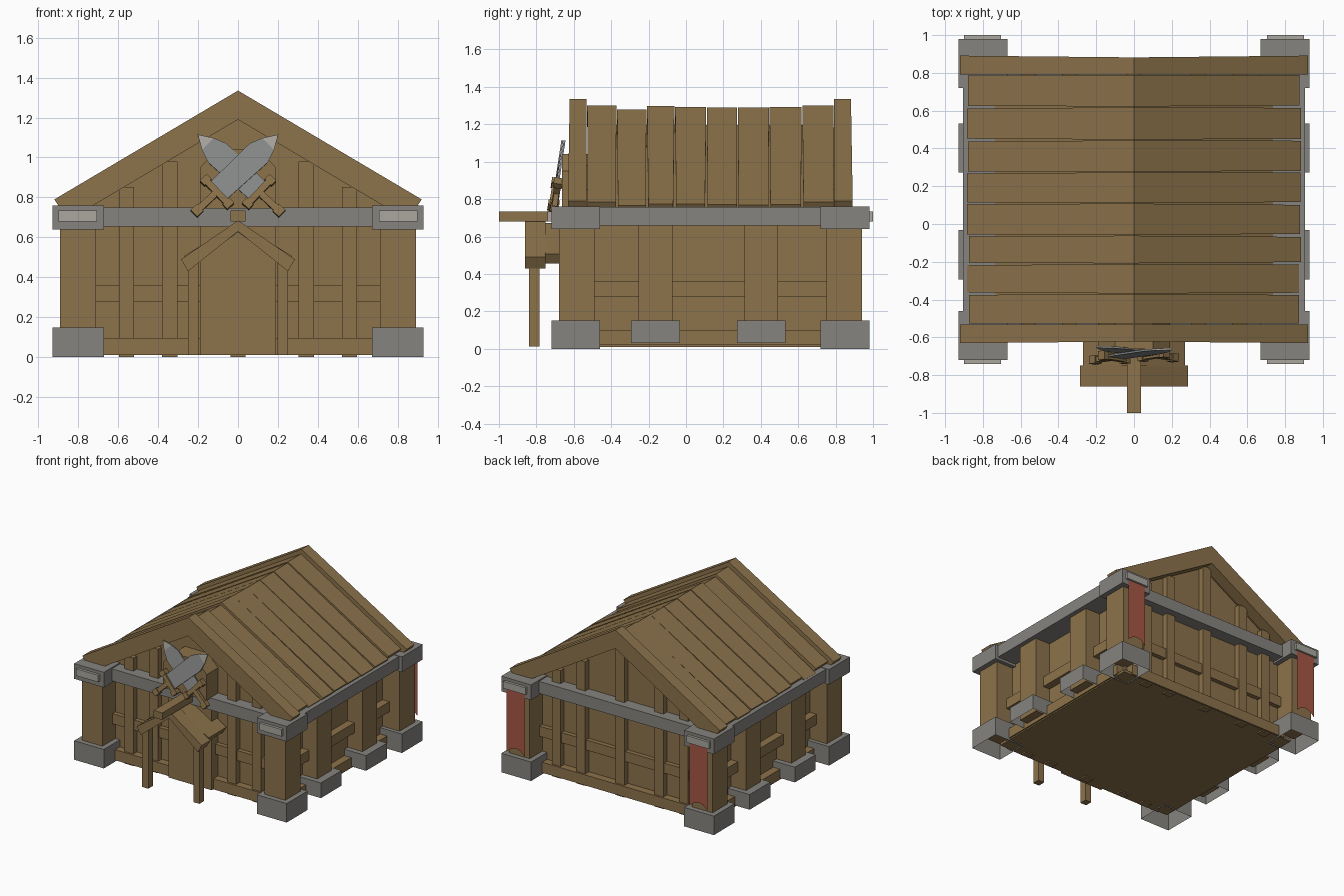
import bpy, bmesh, math, random
from mathutils import Matrix

if "Cube" in bpy.data.objects:
    bpy.data.objects.remove(bpy.data.objects["Cube"])

random.seed(4)
CY = 0.13          # middle of the house along y


def material(name, r, g, b):
    m = bpy.data.materials.new(name)
    m.diffuse_color = (r, g, b, 1)
    m.use_nodes = True
    m.node_tree.nodes["Principled BSDF"].inputs["Base Color"].default_value = m.diffuse_color
    return m


WOOD = material("brown wood", 0.262, 0.17, 0.07)
STONE = material("grey stone", 0.235, 0.23, 0.21)
PALE = material("pale stone", 0.40, 0.39, 0.345)
STEEL = material("steel", 0.255, 0.265, 0.26)
RED = material("red cloth", 0.39, 0.095, 0.06)


def finish(name, bm, mat):
    bmesh.ops.recalc_face_normals(bm, faces=bm.faces)
    me = bpy.data.meshes.new(name)
    bm.to_mesh(me)
    bm.free()
    me.materials.append(mat)
    ob = bpy.data.objects.new(name, me)
    bpy.context.collection.objects.link(ob)
    return ob


def prism(name, pts, y0, y1, mat, skew=None, open_bottom=False):
    """Extrude an x-z outline from y0 to y1; skew(x) optionally shifts the two ends."""
    bm = bmesh.new()
    s = skew or (lambda x: (0, 0))
    a = [bm.verts.new((x, y0 + s(x)[0], z)) for x, z in pts]
    b = [bm.verts.new((x, y1 + s(x)[1], z)) for x, z in pts]
    bm.faces.new(a)
    bm.faces.new(b[::-1])
    for i in range(len(pts)):
        j = (i + 1) % len(pts)
        bm.faces.new((a[i], b[i], b[j], a[j]))
    bmesh.ops.recalc_face_normals(bm, faces=bm.faces)
    if open_bottom:
        low = [f for f in bm.faces if f.normal.z < -0.9]
        bmesh.ops.delete(bm, geom=low, context='FACES')
    return finish(name, bm, mat)


def box(name, x0, x1, y0, y1, z0, z1, mat, open_bottom=False):
    x0, x1 = sorted((x0, x1))
    y0, y1 = sorted((y0, y1))
    return prism(name, [(x0, z0), (x1, z0), (x1, z1), (x0, z1)], y0, y1, mat,
                 open_bottom=open_bottom)


def mirrored(half):
    """Complete an outline from its right half, leaving points on x = 0 single."""
    return half + [(-x, z) for x, z in reversed(half) if x > 0]


# House body with gables, and floor
prism("house_body", mirrored([(0.74, 0.02), (0.74, 0.755), (0, 1.195)]),
      CY - 0.65, CY + 0.65, WOOD)
box("floor", -0.79, 0.79, CY - 0.7, CY + 0.7, 0.01, 0.03, WOOD)

# Four corners: post, base, cap, plaque
for sx in (-1, 1):
    for sy in (-1, 1):
        def Y(d):
            return CY + sy * d
        box("corner_post", sx * 0.71, sx * 0.89, Y(0.62), Y(0.81), 0.1, 0.68, WOOD)
        box("corner_base", sx * 0.67, sx * 0.93, Y(0.59), Y(0.85), 0, 0.15, STONE, True)
        box("corner_cap", sx * 0.67, sx * 0.93, Y(0.59), Y(0.85), 0.64, 0.76, STONE)
        box("cap_plaque", sx * 0.705, sx * 0.9, Y(0.84), Y(0.87), 0.68, 0.735, PALE)

    # Rear banner, a thin sheet with a notched hem
    bm = bmesh.new()
    bm.faces.new([bm.verts.new((sx * x, 0.985, z)) for x, z in (
        (0.72, 0.68), (0.72, 0.18), (0.76, 0.215), (0.8, 0.225), (0.84, 0.215),
        (0.88, 0.18), (0.88, 0.68))])
    finish("rear_banner", bm, RED)

    # Side wall: studs with stone feet, rails, top beam
    for y in (CY - 0.293, CY + 0.273):
        box("side_post", sx * 0.72, sx * 0.87, y - 0.09, y + 0.09, 0.05, 0.68, WOOD)
        box("side_post_foot", sx * 0.7, sx * 0.93, y - 0.13, y + 0.13, 0.03, 0.15, STONE, True)
    box("side_rail", sx * 0.72, sx * 0.8, CY - 0.63, CY + 0.63, 0.28, 0.36, WOOD)
    box("side_sill", sx * 0.72, sx * 0.8, CY - 0.63, CY + 0.63, 0.02, 0.1, WOOD)
    box("side_beam", sx * 0.72, sx * 0.905, CY - 0.6, CY + 0.6, 0.66, 0.757, STONE)

# Front and rear walls: studs, rails, beam, barge boards
barge = [(0, 1.335), (0.92, 0.79), (0.9, 0.76), (0.725, 0.76), (0, 1.19)]
barge += [(-x, z) for x, z in barge[3:0:-1]]
for sy in (-1, 1):
    for x in (-0.558, -0.342, 0, 0.342, 0.558):
        top = 0.7 if x == 0 and sy < 0 else 1.2 - 0.59 * (abs(x) + 0.03)
        box("gable_stud", x - 0.038, x + 0.038, CY + sy * 0.64, CY + sy * 0.695, 0.0, top, WOOD)
    box("wall_rail", -0.72, 0.72, CY + sy * 0.64, CY + sy * 0.685, 0.28, 0.36, WOOD)
    box("wall_sill", -0.72, 0.72, CY + sy * 0.64, CY + sy * 0.71, 0.012, 0.095, WOOD)
    box("wall_beam", -0.68, 0.68, CY + sy * 0.64, CY + sy * 0.75, 0.655, 0.75, STONE)
    flare = (lambda x: (0, -0.01 * abs(x))) if sy < 0 else (lambda x: (0, 0.01 * abs(x)))
    prism("barge_board", barge, CY + sy * 0.662, CY + sy * 0.752, WOOD, flare)

# Roof planks, slightly uneven
seams = [-0.53, -0.37, -0.21, -0.06, 0.11, 0.275, 0.445, 0.62, 0.79]
tops = [1.30, 1.28, 1.297, 1.293, 1.29, 1.29, 1.293, 1.30]
for i, top in enumerate(tops):
    for sx in (-1, 1):
        end = 0.878 + random.uniform(-0.008, 0.008)
        low = top - 0.59 * end
        j0, j1 = random.uniform(0, 0.009), random.uniform(0, 0.009)
        prism("roof_plank", [(0, top), (sx * end, low), (sx * (end - 0.03), low - 0.05),
                             (0, top - 0.085)], seams[i], seams[i + 1], WOOD,
              lambda x: (0.002 + j0 * abs(x), -0.002 - j1 * abs(x)))

# Front door panel, and the board that carries the swords
box("door_panel", -0.19, 0.19, -0.6, -0.5, 0.012, 0.67, WOOD)
prism("sword_board", mirrored([(0.19, 0.745), (0.19, 0.95), (0.1, 1.042)]), -0.663, -0.5, WOOD)

# Porch: front gable boards, roof, ridge beam, posts
porch = [(0, 0.685), (0.285, 0.49), (0.25, 0.43), (0, 0.63),
         (-0.25, 0.43), (-0.285, 0.49)]
prism("porch_front_boards", porch, -0.86, -0.75, WOOD)
prism("porch_roof", [(x * 0.95, z * 0.85 + 0.09) for x, z in porch], -0.755, -0.53, WOOD)
box("porch_ridge_beam", -0.038, 0.038, -1.0, -0.6, 0.68, 0.735, WOOD)
for sx in (-1, 1):
    box("porch_post", sx * 0.197, sx * 0.25, -0.84, -0.782, 0.012, 0.5, WOOD)

# Crossed swords, drawn upright from the pommel and then turned
for sx in (-1, 1):
    parts = [
        prism("sword_blade", mirrored([(0.06, 0.15), (0.066, 0.43), (0.042, 0.495)]),
              -0.005, 0.005, STEEL),
        prism("sword_tip", mirrored([(0.042, 0.495), (0, 0.565)]), -0.005, 0.005, PALE),
        box("sword_grip", -0.017, 0.017, -0.014, 0.014, 0, 0.15, WOOD),
        box("sword_pommel", -0.024, 0.024, -0.021, 0.021, -0.018, 0.026, WOOD),
        box("sword_guard", -0.09, 0.09, -0.018, 0.018, 0.125, 0.158, WOOD),
        box("sword_guard_end", -0.1, -0.065, -0.024, 0.024, 0.118, 0.165, WOOD),
        box("sword_guard_end", 0.065, 0.1, -0.024, 0.024, 0.118, 0.165, WOOD),
    ]
    place = (Matrix.Translation((-sx * 0.208, -0.714 - 0.006 * sx, 0.73))
             @ Matrix.Rotation(math.radians(-8.7), 4, 'X')
             @ Matrix.Rotation(math.radians(46.5 * sx), 4, 'Y'))
    for ob in parts:
        ob.data.transform(place)
